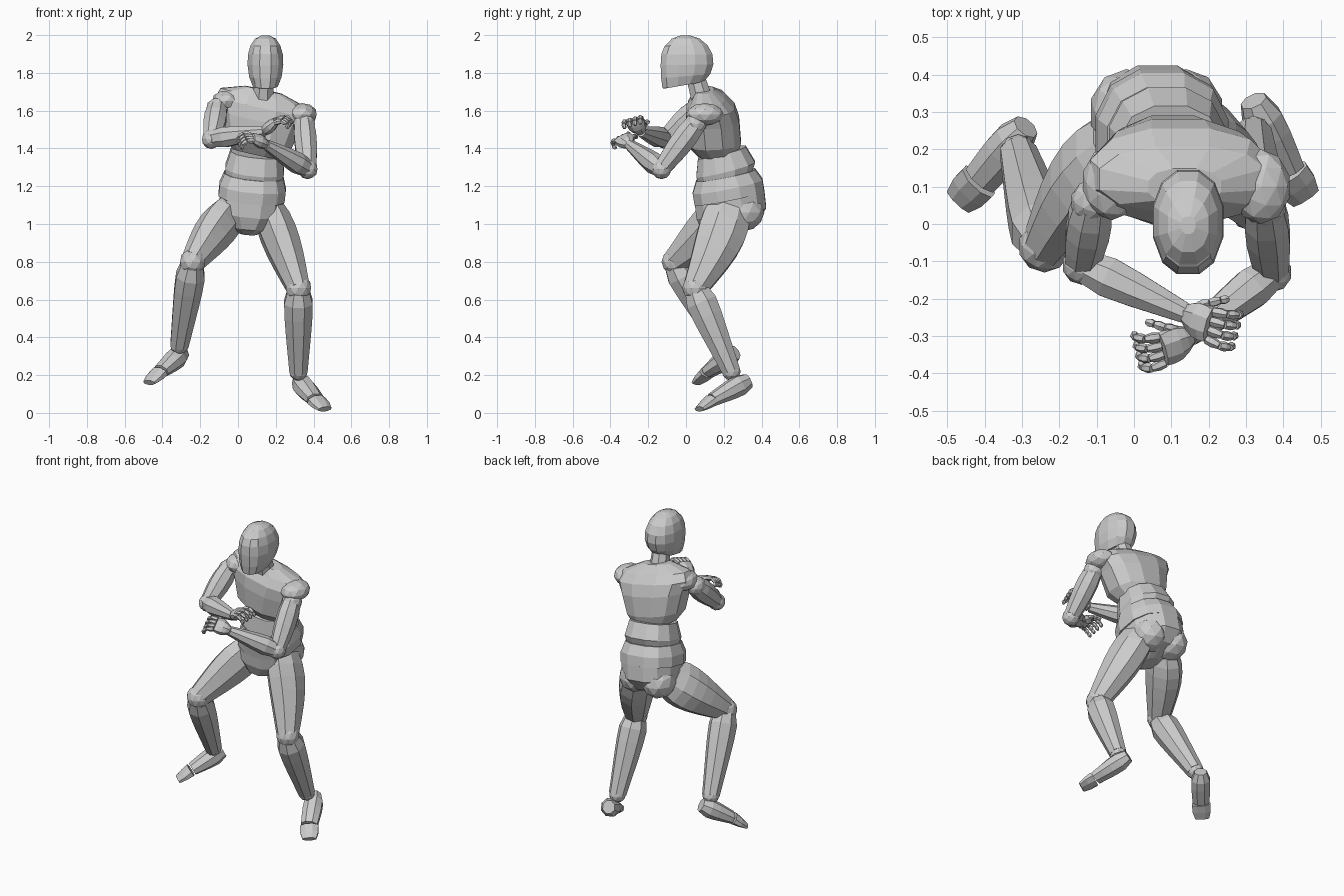
import bpy
import bmesh
import math
from mathutils import Vector, Matrix

default_cube = bpy.data.objects.get("Cube")
if default_cube:
    bpy.data.objects.remove(default_cube, do_unlink=True)


def mix(start, end, t):
    return start + (end - start) * t


def finish(name, bm):
    """Turn a bmesh into a flat shaded object."""
    bmesh.ops.recalc_face_normals(bm, faces=bm.faces)
    mesh = bpy.data.meshes.new(name)
    bm.to_mesh(mesh)
    bm.free()
    part = bpy.data.objects.new(name, mesh)
    bpy.context.collection.objects.link(part)


def skin(frames, sides, power=1.0):
    """Bridge rings given as (centre, half width vector, half depth vector)."""
    bm = bmesh.new()
    rings = []
    for centre, across, depth in frames:
        ring = []
        for i in range(sides):
            angle = math.tau * (i + 0.5) / sides
            c, s = math.cos(angle), math.sin(angle)
            c = math.copysign(abs(c) ** power, c)
            s = math.copysign(abs(s) ** power, s)
            ring.append(bm.verts.new(centre + across * c + depth * s))
        rings.append(ring)
    for low, high in zip(rings, rings[1:]):
        for i in range(sides):
            j = (i + 1) % sides
            bm.faces.new((low[i], low[j], high[j], high[i]))
    bm.faces.new(rings[0])
    bm.faces.new(rings[-1])
    bmesh.ops.recalc_face_normals(bm, faces=bm.faces)
    return bm


def limb(name, start, end, radii, swell=0.0, skew=1.0, flatness=(1, 1),
         side=Vector((1, 0, 0)), bow=Vector(), sides=8, steps=4):
    """Tapered segment whose muscle swells nearer the start when skew < 1."""
    along = (end - start).normalized()
    across = (side - along * along.dot(side)).normalized()
    depth = along.cross(across)
    corner = 1 / math.sqrt(math.cos(math.pi / sides))
    frames = []
    for step in range(steps + 1):
        t = step / steps
        radius = mix(*radii, t) + swell * math.sin(math.pi * t ** skew)
        radius *= corner
        centre = mix(start, end, t) + bow * math.sin(math.pi * t)
        frames.append((centre, across * radius,
                       depth * radius * mix(*flatness, t)))
    finish(name, skin(frames, sides))


def torso_part(name, pitch, tilt, rings):
    """Rings of (height, centre y, half width, half depth) along the spine."""
    frames = []
    for height, y, width, depth in rings:
        x = mix(0.05, 0.14, (height - 0.95) / 0.8)
        frames.append((Vector((x, y, height)),
                       Vector((width, 0, -width * tilt)),
                       Vector((0, depth, depth * pitch))))
    finish(name, skin(frames, sides=12, power=0.85))


def ball(name, centre, size):
    bm = bmesh.new()
    bmesh.ops.create_icosphere(bm, subdivisions=2, radius=1)
    bm.transform(Matrix.Translation(centre) @ Matrix.Diagonal((*size, 1)))
    finish(name, bm)


def make_head(centre, width, depth, height):
    """Rounded skull, drawn out to a chin in front, with a raised face."""
    frames = []
    for degrees in range(-50, 90, 22):
        angle = math.radians(degrees)
        c, s = math.cos(angle), math.sin(angle)
        chin = degrees < 0
        back = Vector((0, depth * c, height * s))
        front = Vector((0, -depth * c ** (0.2 if chin else 0.8) * 0.9,
                        height * s * (1.35 if chin else 1)))
        frames.append((centre + (front + back) / 2,
                       Vector((width * c ** 0.8, 0, 0)), (back - front) / 2))
    bm = skin(frames, sides=12, power=0.9)
    bm.normal_update()
    face = [f for f in bm.faces
            if f.normal.y < -0.6 and abs(f.normal.z) < 0.6]
    bmesh.ops.inset_region(bm, faces=face, thickness=0.006, depth=0.004)
    finish("head", bm)


# Head and neck
make_head(Vector((0.145, 0, 1.86)), width=0.098, depth=0.15, height=0.14)
limb("neck", Vector((0.13, 0.09, 1.64)), Vector((0.14, 0.05, 1.78)),
     radii=(0.06, 0.05))

# Overlapping torso segments
torso_part("chest", pitch=0.05, tilt=0.22, rings=(
    (1.37, 0.17, 0.13, 0.11), (1.43, 0.15, 0.18, 0.145),
    (1.55, 0.14, 0.22, 0.145), (1.62, 0.13, 0.25, 0.13),
    (1.67, 0.12, 0.23, 0.09), (1.71, 0.1, 0.1, 0.05)))
torso_part("abdomen", pitch=0.25, tilt=0.1, rings=(
    (1.23, 0.21, 0.15, 0.14), (1.29, 0.21, 0.16, 0.16),
    (1.38, 0.19, 0.14, 0.13)))
torso_part("waist", pitch=0.2, tilt=0.1, rings=(
    (1.14, 0.23, 0.18, 0.19), (1.2, 0.22, 0.18, 0.19),
    (1.26, 0.21, 0.16, 0.16)))
torso_part("pelvis", pitch=0.15, tilt=0.1, rings=(
    (0.95, 0.2, 0.05, 0.06), (0.99, 0.23, 0.11, 0.15),
    (1.06, 0.24, 0.17, 0.19), (1.15, 0.23, 0.17, 0.19)))

# Pose: the joints of each side
pose = {
    "left": dict(
        shoulder=(0.35, 0.05, 1.53), elbow=(0.37, -0.13, 1.29),
        wrist=(0.15, -0.3, 1.42), hip=(0.16, 0.23, 1.08),
        knee=(0.32, 0.05, 0.66), ankle=(0.32, 0.24, 0.22),
        heel=(0.32, 0.33, 0.17), foot_ball=(0.41, 0.14, 0.07),
        toe_tip=(0.46, 0.07, 0.02), shoulder_pad=(0.34, 0.1, 1.58),
        glute=(0.14, 0.3, 1.06),
        hand_aim=(-0.8, -0.4, 0.4), hand_side=(-0.4, 0.7, 0.5)),
    "right": dict(
        shoulder=(-0.11, 0.06, 1.61), elbow=(-0.14, -0.11, 1.45),
        wrist=(0.14, -0.24, 1.49), hip=(-0.04, 0.22, 1.06),
        knee=(-0.24, -0.06, 0.8), ankle=(-0.31, 0.19, 0.36),
        heel=(-0.29, 0.26, 0.32), foot_ball=(-0.41, 0.12, 0.22),
        toe_tip=(-0.47, 0.06, 0.16), shoulder_pad=(-0.06, 0.11, 1.65),
        glute=(-0.02, 0.3, 1.06),
        hand_aim=(0.8, -0.4, 0.7), hand_side=(0.3, 0.7, 0.3)),
}


def make_arm(label, joint):
    shoulder, elbow, wrist = joint["shoulder"], joint["elbow"], joint["wrist"]
    ball(label + "_shoulder_pad", joint["shoulder_pad"], (0.08, 0.1, 0.06))
    ball(label + "_shoulder", shoulder, (0.06, 0.06, 0.06))
    ball(label + "_elbow", elbow, (0.053, 0.053, 0.053))
    limb(label + "_upper_arm", shoulder, elbow, radii=(0.052, 0.045),
         swell=0.012, skew=0.8, flatness=(1.1, 1))
    limb(label + "_forearm", elbow, wrist, radii=(0.044, 0.028),
         swell=0.016, skew=0.5, side=Vector((0, 0, 1)))


def make_leg(label, joint):
    hip, knee, ankle = joint["hip"], joint["knee"], joint["ankle"]
    heel, foot_ball, toe_tip = (
        joint["heel"], joint["foot_ball"], joint["toe_tip"])
    ball(label + "_glute", joint["glute"], (0.1, 0.115, 0.1))
    ball(label + "_knee", knee, (0.07, 0.07, 0.07))
    ball(label + "_ankle", ankle, (0.05, 0.05, 0.05))
    limb(label + "_thigh", hip, knee, radii=(0.08, 0.062),
         swell=0.026, skew=0.8, flatness=(1.45, 1.1),
         bow=Vector((0, 0.02, 0.01)), steps=6)
    limb(label + "_shin", knee, ankle, radii=(0.056, 0.05),
         swell=0.024, skew=0.45, flatness=(1.1, 1), steps=6)
    # Foot and hinged toes lie flat across the direction of travel
    side = (foot_ball - heel).cross(Vector((0, 0, 1)))
    limb(label + "_foot", heel, foot_ball, radii=(0.036, 0.05),
         swell=0.016, skew=0.6, flatness=(1.1, 0.7), side=side)
    limb(label + "_toes", mix(foot_ball, toe_tip, 0.1), toe_tip,
         radii=(0.056, 0.042), swell=0.006, flatness=(0.6, 0.35),
         side=side, steps=2)


def make_finger(name, start, aim, curl, length, bend):
    """Three jointed segments bending towards the palm."""
    angle, radius = bend / 2, 0.012
    for part in ("base", "middle", "tip"):
        way = aim * math.cos(angle) + curl * math.sin(angle)
        end = start + way * length
        limb(f"{name}_{part}", start, end, radii=(radius, radius * 0.8),
             swell=0.003, side=aim.cross(curl), sides=6, steps=2)
        start, angle = end, angle + bend
        length, radius = length * 0.8, radius * 0.9


def make_hand(label, joint):
    wrist, aim = joint["wrist"], joint["hand_aim"].normalized()
    across = joint["hand_side"]
    across = (across - aim * aim.dot(across)).normalized()
    curl = aim.cross(across)
    if curl.z > 0:
        curl.negate()
    knuckles = wrist + aim * 0.09
    limb(label + "_palm", wrist, knuckles, radii=(0.026, 0.048),
         swell=0.012, flatness=(0.9, 0.4), side=across)
    for i, finger in enumerate(("little", "ring", "middle", "index")):
        spread = across * (i - 1.5) * 0.026
        make_finger(f"{label}_{finger}_finger", knuckles + spread,
                    (aim + spread * 4).normalized(), curl, 0.04, bend=0.8)
    make_finger(label + "_thumb", mix(wrist, knuckles, 0.4) + across * 0.035,
                (aim + across * 0.7).normalized(), curl, 0.036, bend=0.4)


for label, points in pose.items():
    joint = {key: Vector(value) for key, value in points.items()}
    make_arm(label, joint)
    make_leg(label, joint)
    make_hand(label, joint)
